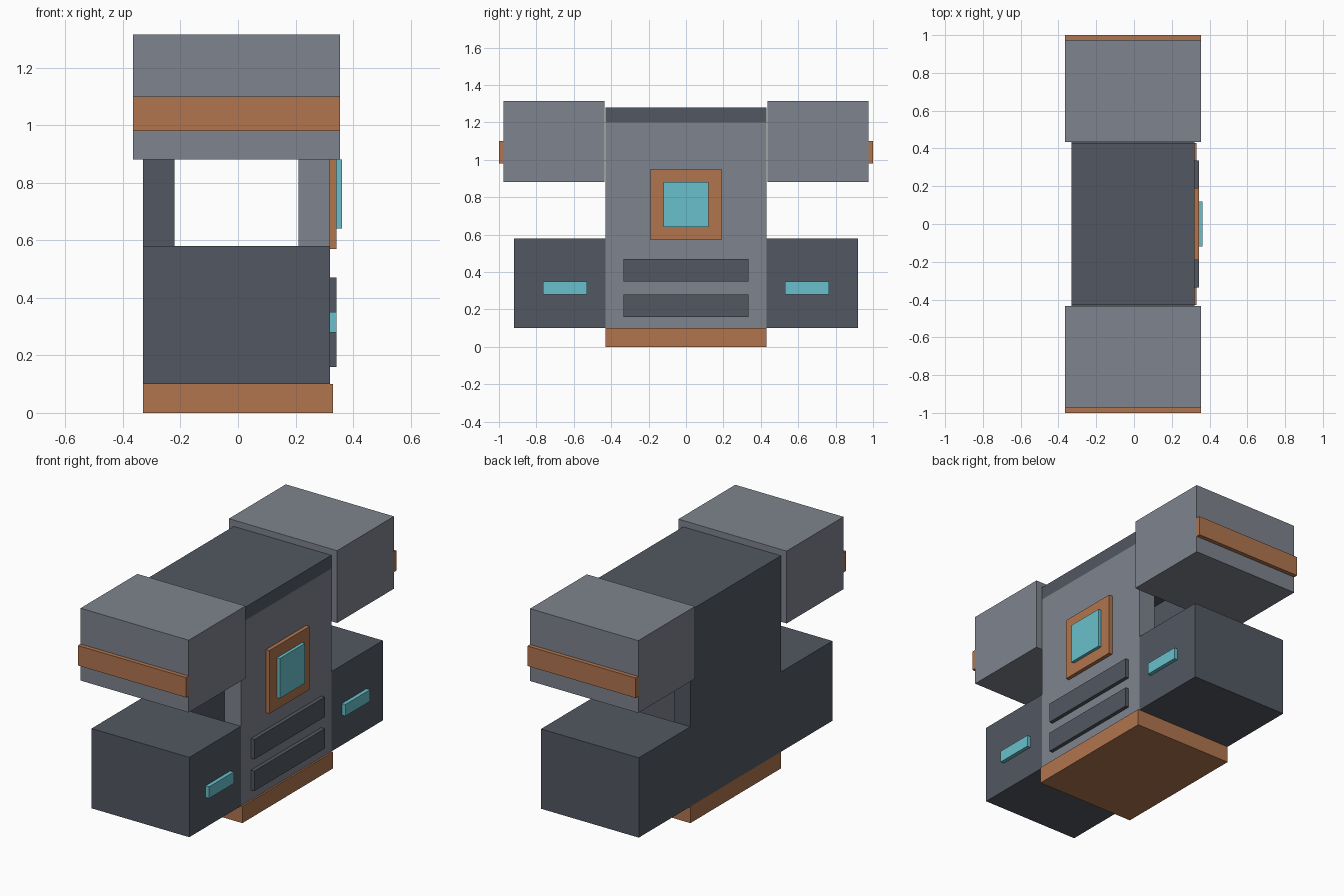
import bpy

if "Cube" in bpy.data.objects:
    bpy.data.objects.remove(bpy.data.objects["Cube"])


def srgb(*rgb):
    return [((c / 255 + 0.055) / 1.055) ** 2.4 for c in rgb] + [1.0]


def material(name, *rgb):
    m = bpy.data.materials.new(name)
    m.diffuse_color = srgb(*rgb)
    m.use_nodes = True
    m.node_tree.nodes["Principled BSDF"].inputs["Base Color"].default_value = m.diffuse_color
    return m


light = material("light_grey", 126, 132, 141)
dark = material("dark_grey", 82, 88, 98)
copper = material("copper", 176, 117, 78)
cyan = material("cyan", 104, 192, 204)


def box(name, mat, x, y, z):
    """Box from (min, max) ranges along each axis."""
    bpy.ops.mesh.primitive_cube_add(size=1)
    ob = bpy.context.object
    ob.name = name
    ob.location = [(a + b) / 2 for a, b in (x, y, z)]
    ob.scale = [b - a for a, b in (x, y, z)]
    bpy.ops.object.transform_apply(location=True, rotation=False, scale=True)
    ob.data.materials.append(mat)
    return ob


def pair(name, mat, x, y, z):
    """Box plus its mirror image across the y = 0 plane."""
    box(name + "_back", mat, x, y, z)
    box(name + "_front", mat, x, (-y[1], -y[0]), z)


# Hollow central body: base, two walls and a cap
W = (-0.43, 0.43)
box("base", copper, (-0.33, 0.33), W, (0, 0.10))
box("face_wall", light, (0.21, 0.32), W, (0.10, 1.20))
box("rear_wall", dark, (-0.33, -0.22), W, (0.10, 1.20))
box("cap", dark, (-0.33, 0.32), W, (1.20, 1.28))

# Lower side blocks with small lamps
pair("side_block", dark, (-0.33, 0.32), (0.43, 0.92), (0.10, 0.58))
pair("side_lamp", cyan, (0.32, 0.343), (0.53, 0.765), (0.28, 0.35))

# Upper shoulder blocks with end bands
pair("shoulder", light, (-0.365, 0.355), (0.435, 0.975), (0.88, 1.315))
pair("shoulder_band", copper, (-0.365, 0.355), (0.975, 1.0), (0.98, 1.10))

# Window frame and glowing pane on the face
box("window_frame", copper, (0.32, 0.343), (-0.19, 0.19), (0.57, 0.95))
box("window_pane", cyan, (0.343, 0.362), (-0.12, 0.12), (0.64, 0.88))

# Two vent bars below the window
for i, z in enumerate((0.16, 0.35)):
    box(f"vent_bar_{i + 1}", dark, (0.32, 0.343), (-0.335, 0.335), (z, z + 0.12))
